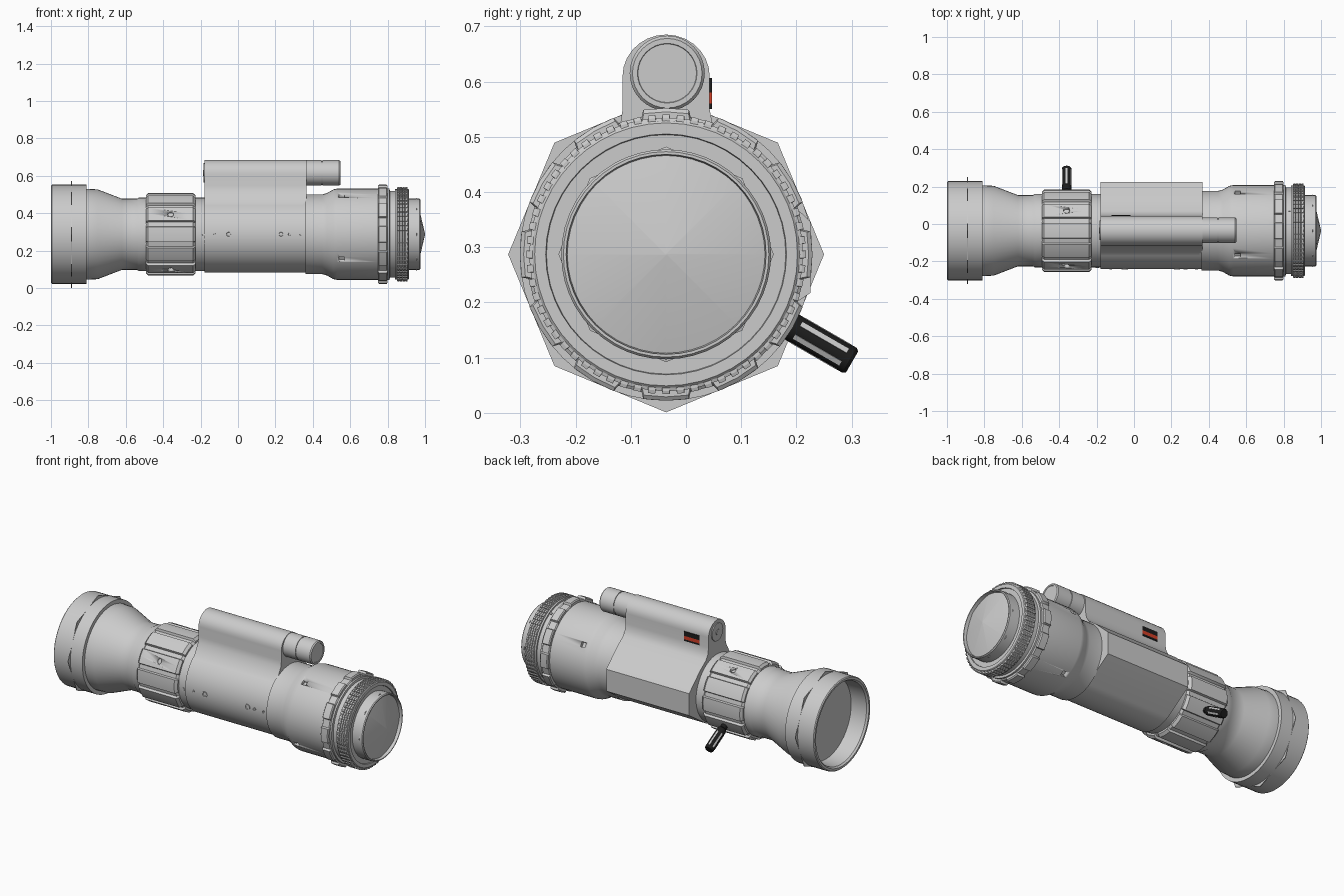
import bpy, bmesh
from math import sin, cos, pi, radians
from mathutils import Matrix

if "Cube" in bpy.data.objects:
    bpy.data.objects.remove(bpy.data.objects["Cube"])

CY, CZ = -0.036, 0.287  # optical axis


def material(name, rgb):
    m = bpy.data.materials.new(name)
    m.use_nodes = True
    m.diffuse_color = (*rgb, 1)
    m.node_tree.nodes["Principled BSDF"].inputs["Base Color"].default_value = (*rgb, 1)
    return m


GREY = material("light grey metal", (0.6, 0.6, 0.6))
BLACK = material("black", (0.012, 0.012, 0.012))
RED = material("red", (0.65, 0.05, 0.02))

AXIS = Matrix.Translation((0, CY, CZ))


def circle(n=48, phase=0.0):
    return [(cos(2 * pi * i / n + phase), sin(2 * pi * i / n + phase)) for i in range(n)]


def ribbed(count, depth, groove):
    """Unit outline with evenly spaced flat-bottomed grooves between the lobes."""
    pts, step = [], 2 * pi / count
    for i in range(count):
        a = i * step
        half = step * (1 - groove) / 2
        for off, r in ((-half, 1), (0, 1), (half, 1),
                       (half * 1.12, 1 - depth), (step - half * 1.12, 1 - depth)):
            pts.append((r * cos(a + off), r * sin(a + off)))
    return pts


def loft(name, outline, stations, mat=GREY, matrix=AXIS, smooth=True):
    """Sweep a y-z outline along x through (x, scale) stations, capped at both ends."""
    bm = bmesh.new()
    rings = [[bm.verts.new((x, y * s, z * s)) for y, z in outline] for x, s in stations]
    n = len(outline)
    for a, b in zip(rings, rings[1:]):
        for i in range(n):
            j = (i + 1) % n
            bm.faces.new((a[i], a[j], b[j], b[i]))
    bm.faces.new(rings[0])
    bm.faces.new(rings[-1])
    bmesh.ops.recalc_face_normals(bm, faces=bm.faces)
    mesh = bpy.data.meshes.new(name)
    bm.to_mesh(mesh)
    bm.free()
    ob = bpy.data.objects.new(name, mesh)
    bpy.context.collection.objects.link(ob)
    mesh.materials.append(mat)
    ob.matrix_world = matrix
    bpy.ops.object.select_all(action='DESELECT')
    ob.select_set(True)
    bpy.context.view_layer.objects.active = ob
    if smooth:
        bpy.ops.object.shade_smooth_by_angle(angle=radians(32))
    return ob


def radial(x, degrees):
    """Frame whose local x axis points outwards from the optical axis."""
    return (Matrix.Translation((x, CY, CZ)) @ Matrix.Rotation(radians(degrees), 4, 'X')
            @ Matrix.Rotation(pi / 2, 4, 'Z'))


def drill(target, x, angles, outline, size, inner, outer):
    for a in angles:
        cutter = loft("cutter", outline, [(inner, size), (outer, size)], matrix=radial(x, a))
        mod = target.modifiers.new("hole", 'BOOLEAN')
        mod.operation, mod.object, mod.solver = 'DIFFERENCE', cutter, 'EXACT'
        bpy.context.view_layer.update()
        bpy.context.view_layer.objects.active = target
        bpy.ops.object.modifier_apply(modifier="hole")
        bpy.data.objects.remove(cutter)


SQUARE = circle(4, pi / 4)
ROUND = circle(12)

# Objective bell: hollow front rim, cone and neck
loft("objective_bell", circle(), [
    (-0.86, 0.235), (-0.99, 0.24), (-1.0, 0.248), (-1.0, 0.26), (-0.995, 0.265), (-0.81, 0.265),
    (-0.81, 0.243), (-0.75, 0.24), (-0.62, 0.19), (-0.54, 0.19), (-0.53, 0.196), (-0.48, 0.196)])
loft("objective_lens", circle(8), [(-0.892, 0.286), (-0.888, 0.286)], smooth=False)

# Focus ring with grip grooves and set-screw holes
focus = loft("focus_ring", ribbed(12, 0.06, 0.3), [
    (-0.492, 0.207), (-0.48, 0.22), (-0.24, 0.22), (-0.226, 0.207)])
drill(focus, -0.36, (60, 150, 240), ROUND, 0.017, 0.2, 0.25)
loft("focus_collar", circle(), [(-0.24, 0.196), (-0.17, 0.196)])

# Focus lever with long flutes
lever = radial(-0.36, -30)
loft("focus_lever", circle(16), [(0.2, 0.018), (0.238, 0.018), (0.245, 0.026),
                                 (0.383, 0.026), (0.389, 0.022)], BLACK, lever)
for i in range(6):
    flute = lever @ Matrix.Rotation(i * pi / 3 + pi / 6, 4, 'X') @ Matrix.Translation((0, 0.0245, 0))
    loft("lever_flute", [(-0.002, -0.005), (0.002, -0.005), (0.002, 0.005), (-0.002, 0.005)],
         [(0.275, 1), (0.372, 1)], GREY, flute, False)

# Housing: round body, flat-sided back and arched battery block in one section
top = [(0.079 * cos(i * pi / 14), 0.322 + 0.076 * sin(i * pi / 14)) for i in range(15)]
side = [(-0.079, 0.262), (-0.084, 0.228), (-0.1, 0.2)]
belly = [(0.204 * cos(radians(a)), 0.204 * sin(radians(a))) for a in range(125, 302, 6)]
back = [(0.261, -0.07), (0.261, 0.06), (0.16, 0.155), (0.105, 0.195), (0.086, 0.225), (0.079, 0.262)]
loft("housing", top + side + belly + back, [(-0.178, 1), (0.365, 1)])
loft("housing_end_ring", circle(), [(0.35, 0.204), (0.378, 0.204)])
battery = Matrix.Translation((0, -0.034, 0.615))
loft("battery_tube", circle(32), [(0.34, 0.068), (0.447, 0.068), (0.447, 0.064), (0.453, 0.064),
                                  (0.453, 0.068), (0.541, 0.068), (0.547, 0.063),
                                  (0.547, 0.054), (0.545, 0.053)], matrix=battery)
loft("battery_end_cap", circle(24), [(-0.184, 0.052), (-0.17, 0.052)], matrix=battery)
loft("end_cap_screw", ROUND, [(-0.188, 0.016), (-0.17, 0.016)], matrix=battery)

# Small screws along the front of the housing
for x, size in ((-0.125, 0.007), (-0.05, 0.017), (0.23, 0.017), (0.275, 0.01), (0.335, 0.008)):
    loft("housing_screw", ROUND, [(0.19, size), (0.207, size), (0.207, size * 0.7), (0.203, size * 0.6)],
         matrix=radial(x, 180))
loft("collar_screw", ROUND, [(0.18, 0.01), (0.2, 0.01)], matrix=radial(-0.197, 183))

# Striped plate on the back of the battery block
for name, z0, z1, mat in (("plate_upper", 0.58, 0.606, BLACK), ("plate_stripe", 0.56, 0.58, RED),
                          ("plate_lower", 0.55, 0.56, BLACK)):
    loft(name, [(0.04, z0), (0.047, z0), (0.047, z1), (0.04, z1)],
         [(-0.12, 1), (-0.02, 1)], mat, Matrix(), False)

# Rear barrel with small square pockets
rear = loft("rear_barrel", circle(), [(0.36, 0.213), (0.45, 0.213), (0.475, 0.22), (0.51, 0.24),
                                      (0.53, 0.244), (0.76, 0.244)])
drill(rear, 0.555, (33, 123, 213, 303), SQUARE, 0.02, 0.225, 0.27)

# Scalloped lock ring, index collar and knurled ring
loft("lock_ring", ribbed(12, 0.045, 0.4), [(0.748, 0.258), (0.753, 0.265), (0.795, 0.265), (0.8, 0.258)])
loft("index_collar", circle(), [(0.79, 0.245), (0.81, 0.245), (0.812, 0.232), (0.87, 0.232)])
loft("index_mark", SQUARE, [(0.22, 0.008), (0.238, 0.008)], matrix=radial(0.832, 62))
knurl = [(0.85, 0.246)]
for i in range(4):
    x = 0.852 + i * 0.0145
    knurl += [(x, 0.253), (x + 0.01, 0.253), (x + 0.012, 0.247)]
loft("knurled_ring", ribbed(60, 0.022, 0.5), knurl, smooth=False)

# Eyepiece tube set in a recessed seat, with a pointed lens
loft("eyepiece_seat", circle(), [(0.84, 0.242), (0.91, 0.242), (0.914, 0.238),
                                 (0.914, 0.218), (0.895, 0.214), (0.895, 0.19)])
loft("eyepiece_tube", circle(), [(0.87, 0.19), (0.97, 0.19), (0.975, 0.186),
                                 (0.975, 0.181), (0.95, 0.178)])
loft("eyepiece_lens", circle(8), [(0.952, 0.195), (0.955, 0.195), (1.0, 0.002)])
